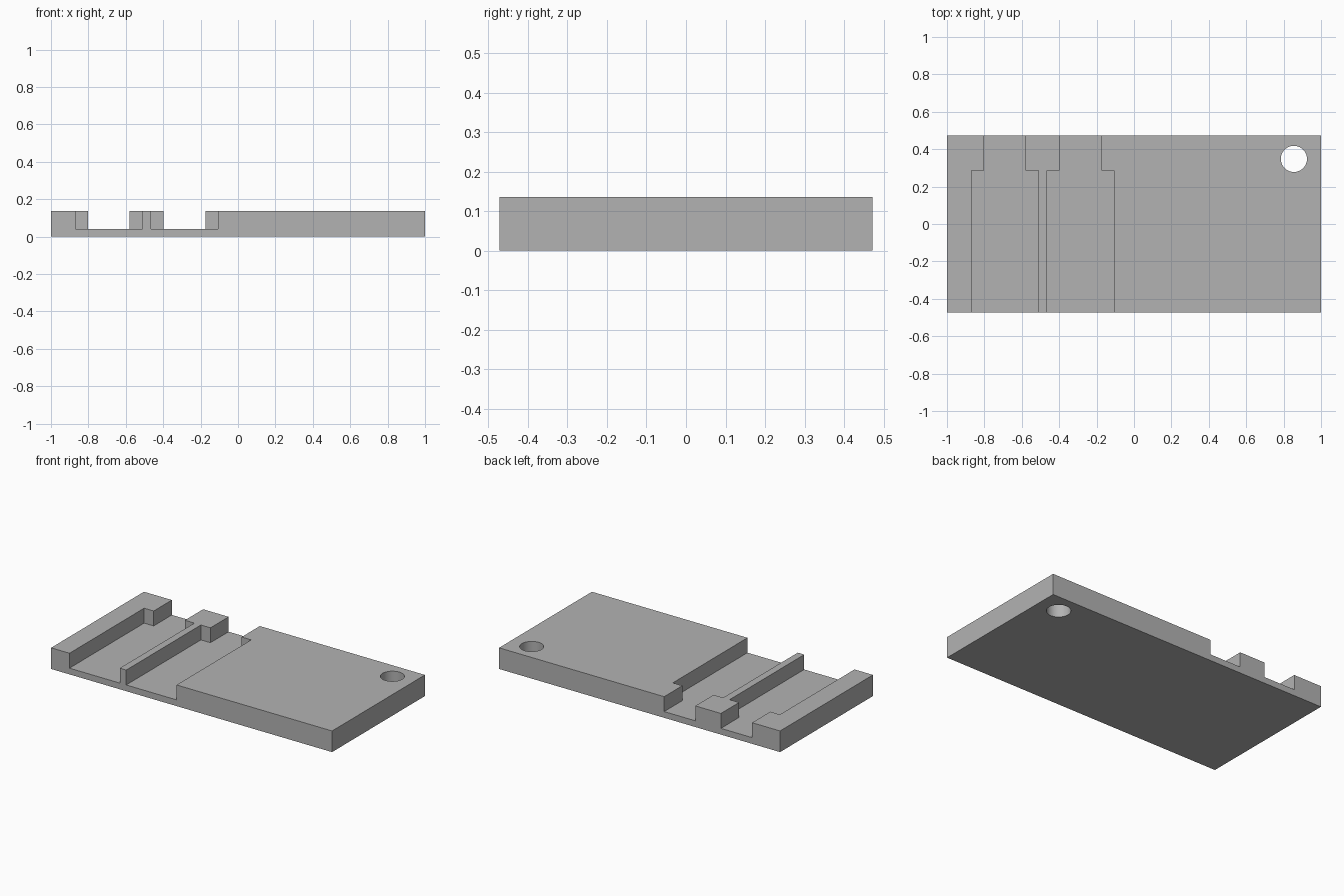
import bpy, bmesh

cube = bpy.data.objects.get("Cube")
if cube:
    bpy.data.objects.remove(cube, do_unlink=True)

HALF_X, HALF_Y, TOP, FLOOR = 1.0, 0.472, 0.136, 0.04
SHOULDER_Y = 0.287
OVER = 0.1  # how far cutters reach past the plate

grey = bpy.data.materials.new("plain grey")
grey.use_nodes = True
colour = (0.45, 0.45, 0.45, 1)
grey.diffuse_color = colour
grey.node_tree.nodes["Principled BSDF"].inputs["Base Color"].default_value = colour


def prism(name, outline, z0, z1):
    """Extrude a flat outline from z0 up to z1."""
    bm = bmesh.new()
    base = bm.faces.new([bm.verts.new((x, y, z0)) for x, y in outline])
    up = bmesh.ops.extrude_face_region(bm, geom=[base])["geom"]
    verts = [v for v in up if isinstance(v, bmesh.types.BMVert)]
    bmesh.ops.translate(bm, verts=verts, vec=(0, 0, z1 - z0))
    bmesh.ops.recalc_face_normals(bm, faces=bm.faces)
    mesh = bpy.data.meshes.new(name)
    bm.to_mesh(mesh)
    bm.free()
    mesh.materials.append(grey)
    obj = bpy.data.objects.new(name, mesh)
    bpy.context.collection.objects.link(obj)
    return obj


def cut(target, cutter):
    """Subtract the cutter from the target and discard it."""
    cutter.hide_render = True
    mod = target.modifiers.new("cut", "BOOLEAN")
    mod.operation = "DIFFERENCE"
    mod.solver = "EXACT"
    mod.object = cutter
    bpy.context.view_layer.objects.active = target
    bpy.ops.object.modifier_apply(modifier=mod.name)
    bpy.data.objects.remove(cutter, do_unlink=True)


# Base plate
plate = prism("base_plate", [(-HALF_X, -HALF_Y), (HALF_X, -HALF_Y),
                             (HALF_X, HALF_Y), (-HALF_X, HALF_Y)], 0, TOP)

# Two stepped channels: wide at the front, narrow neck at the back
for centre in (-0.69, -0.286):
    half = [(0.179, -HALF_Y - OVER), (0.179, SHOULDER_Y),
            (0.111, SHOULDER_Y), (0.111, HALF_Y + OVER)]
    outline = [(centre + x, y) for x, y in half]
    outline += [(centre - x, y) for x, y in reversed(half)]
    cut(plate, prism("channel_cutter", outline, FLOOR, TOP + OVER))

# Round hanging hole in the back left corner
bpy.ops.mesh.primitive_cylinder_add(vertices=48, radius=0.07, depth=1,
                                    location=(0.855, 0.348, 0))
hole = bpy.context.object
hole.data.materials.append(grey)
cut(plate, hole)

# Smooth hole wall, crisp edges elsewhere
bpy.ops.object.select_all(action="DESELECT")
plate.select_set(True)
bpy.context.view_layer.objects.active = plate
bpy.ops.object.shade_smooth_by_angle()
